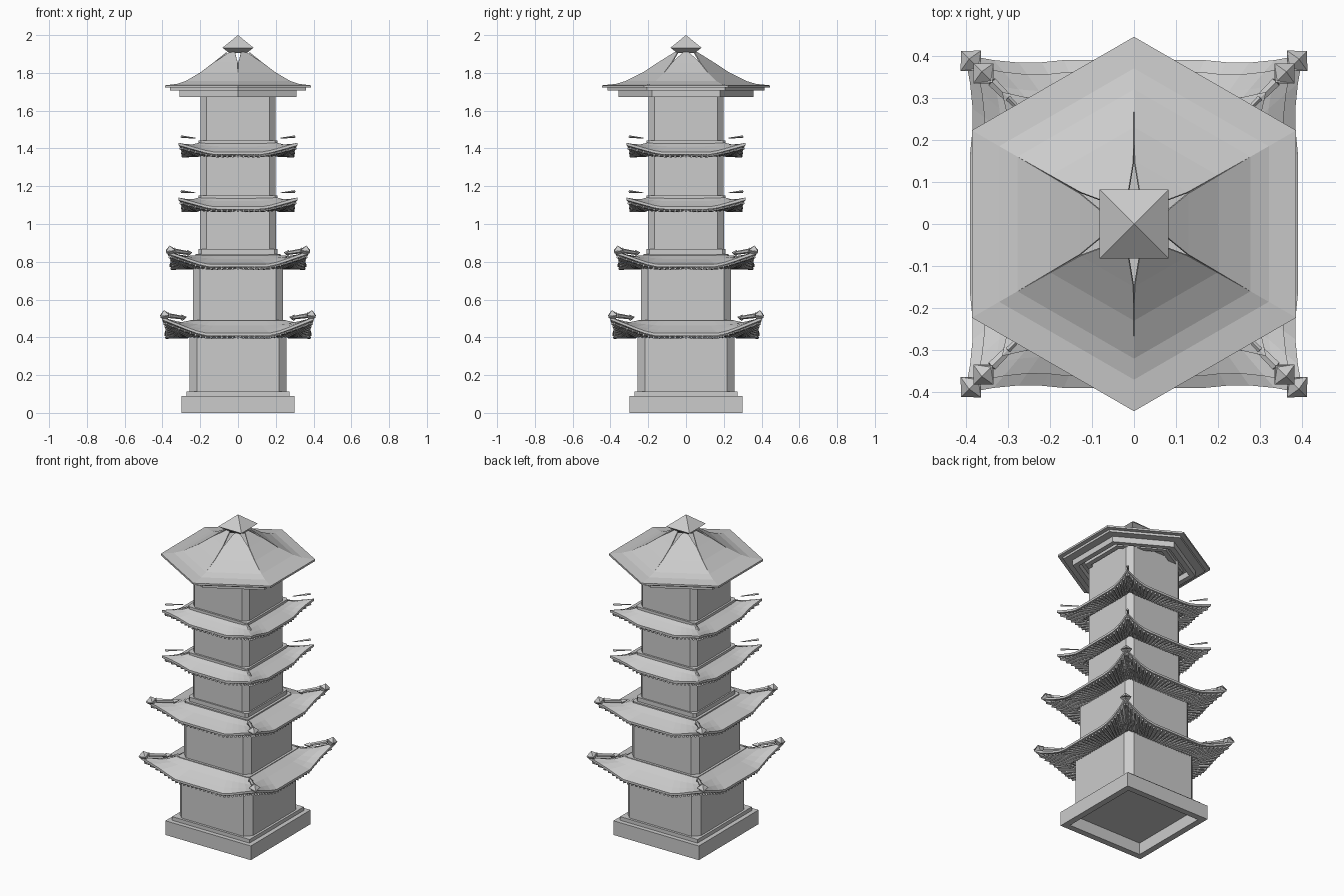
import bpy, bmesh, math
from mathutils import Vector, Matrix

if "Cube" in bpy.data.objects:
    bpy.data.objects.remove(bpy.data.objects["Cube"])


def finish(name, bm, recalc=True):
    if recalc:
        bmesh.ops.recalc_face_normals(bm, faces=bm.faces)
    me = bpy.data.meshes.new(name)
    bm.to_mesh(me)
    bm.free()
    ob = bpy.data.objects.new(name, me)
    bpy.context.collection.objects.link(ob)
    return ob


def prism(name, pts, z0, z1, inner=None):
    """Upright prism; inner (0-1) scales the outline to leave an open ring."""
    bm = bmesh.new()
    n = len(pts)
    loop = lambda s, z: [bm.verts.new((x * s, y * s, z)) for x, y in pts]
    loops = [loop(1, z0), loop(1, z1)]
    if inner:
        loops += [loop(inner, z1), loop(inner, z0)]
        loops.append(loops[0])
    else:
        bm.faces.new(loops[0][::-1])
        bm.faces.new(loops[1])
    for a, b in zip(loops, loops[1:]):
        for i in range(n):
            j = (i + 1) % n
            bm.faces.new((a[i], a[j], b[j], b[i]))
    return finish(name, bm)


def square(h, c=0):
    """Square outline, with chamfered corners when c > 0."""
    if not c:
        return [(-h, -h), (h, -h), (h, h), (-h, h)]
    k = h - c
    return [(-k, -h), (k, -h), (h, -k), (h, k), (k, h), (-k, h), (-h, k), (-h, -k)]


def hexagon(r):
    return [(r * math.cos(math.radians(30 + 60 * i)),
             r * math.sin(math.radians(30 + 60 * i))) for i in range(6)]


def tube(bm, p, q, r1, r2, n=6):
    p, q = Vector(p), Vector(q)
    d = q - p
    m = Matrix.Translation((p + q) / 2) @ d.to_track_quat('Z', 'Y').to_matrix().to_4x4()
    bmesh.ops.create_cone(bm, cap_ends=True, segments=n, radius1=r1, radius2=r2,
                          depth=d.length, matrix=m)


def eave_point(a, b, z_in, z_out, lift, u, v):
    """Point on a south-facing eave: flat middle, corners swept upward."""
    s = max(0.0, (abs(u) - 0.42) / 0.58)
    h = a + (b - a) * v + 0.012 * v * s ** 3 - 0.008 * v * math.sin(math.pi * s)
    sag = v ** 0.85
    z = z_in + (z_out - z_in) * sag + lift * s ** 1.4 * v ** 1.5
    return Vector((u * h, -h, z))


def four_sides(fn):
    for k in range(4):
        fn(Matrix.Rotation(math.pi / 2 * k, 4, 'Z'))


def eave(i, a, b, z_top, z_edge, lift, rafters):
    # Roof skirt: tiled slope on top, soffit below, joined by a thin fascia
    bm = bmesh.new()
    us = [-1 + k / 7 for k in range(15)]
    t = 0.014

    def skirt(rot):
        rows = [[bm.verts.new(rot @ eave_point(a, b, z_top, z_edge, lift, u, v)) for u in us]
                for v in (0, 0.35, 0.7, 1)]
        rows += [[bm.verts.new(rot @ eave_point(a, b, z_edge - t, z_edge - t, lift, u, v)) for u in us]
                 for v in (1, 0.6, 0)]
        for r, s in zip(rows, rows[1:]):
            for k in range(len(us) - 1):
                bm.faces.new((r[k], s[k], s[k + 1], r[k + 1]))
    four_sides(skirt)
    bmesh.ops.remove_doubles(bm, verts=bm.verts, dist=1e-4)
    finish(f"eave_{i}", bm)
    # Rafters fanning out toward the corners
    bm = bmesh.new()

    def rafter_row(rot):
        for k in range(rafters):
            u = -0.97 + 1.94 * k / (rafters - 1)
            zr = z_edge - t - 0.005
            tube(bm, rot @ eave_point(a, b, zr, zr, lift, u * 0.97, 0.1),
                 rot @ eave_point(a, b, zr, zr - 0.004, lift, u, 0.95), 0.008, 0.007)
    four_sides(rafter_row)
    finish(f"rafters_{i}", bm)


def corner_ridges(i, p0, p1, z0, z1, ornament):
    bm = bmesh.new()

    def ridge(rot):
        at = lambda r, z: rot @ Vector((r, -r, z))
        if ornament:
            tube(bm, at(p0, z0), at(p1 - 0.02, z1), 0.009, 0.013)
            tube(bm, at(p0 - 0.012, z0 + 0.004), at(p0 + 0.012, z0), 0.002, 0.017, 4)
            # Pointed cap on the ridge end
            tube(bm, at(p1 - 0.01, z1 - 0.028), at(p1, z1 + 0.003), 0.006, 0.034, 4)
            tube(bm, at(p1, z1 + 0.003), at(p1 + 0.004, z1 + 0.028), 0.034, 0.001, 4)
            # Hip rafter below the corner
            tube(bm, at(p0, z0 - 0.045), at(p1, z1 - 0.025), 0.016, 0.012)
        else:
            tube(bm, at(p0, z0), at(p1, z1), 0.002, 0.007, 4)
            tube(bm, at(p0, z0 - 0.07), at(p1 - 0.003, z1 - 0.045), 0.012, 0.01)
    four_sides(ridge)
    finish(f"corner_ridges_{i}", bm)


# Plinth, hollow underneath
prism("plinth", square(0.30), 0, 0.09, inner=0.87)
prism("plinth_step", square(0.272), 0.075, 0.113)

# Storeys: half width, chamfer, bottom, top
for i, (h, c, z0, z1) in enumerate([(0.257, 0.04, 0.11, 0.44), (0.237, 0.036, 0.43, 0.79),
                                    (0.2, 0.032, 0.8, 1.09), (0.198, 0.032, 1.09, 1.38),
                                    (0.198, 0.032, 1.37, 1.73)], 1):
    prism(f"storey_{i}", square(h, c), z0, z1)

# Collars where each storey rises out of the eave below
for i, (h, z0, z1) in enumerate([(0.252, 0.44, 0.493), (0.225, 0.79, 0.842), (0.209, 0.835, 0.868),
                                 (0.21, 1.09, 1.152), (0.21, 1.38, 1.443)], 1):
    prism(f"collar_{i}", square(h, 0.015), z0, z1)

# Four upswept eaves: inner half, outer half, top z, edge z, corner lift
for i, (a, b, zt, ze, lift, n) in enumerate([(0.25, 0.39, 0.49, 0.422, 0.085, 27),
                                             (0.223, 0.362, 0.835, 0.787, 0.07, 25),
                                             (0.2, 0.302, 1.142, 1.092, 0.048, 21),
                                             (0.2, 0.302, 1.432, 1.382, 0.048, 21)], 1):
    eave(i, a, b, zt, ze, lift, n)

corner_ridges(1, 0.285, 0.388, 0.503, 0.515, True)
corner_ridges(2, 0.255, 0.358, 0.845, 0.858, True)
corner_ridges(3, 0.225, 0.3, 1.165, 1.172, False)
corner_ridges(4, 0.225, 0.3, 1.455, 1.462, False)

# Hexagonal top roof: six curved panels that part near the apex
bm = bmesh.new()
rings = [(0.445, 1.734, 1), (0.37, 1.742, 1), (0.32, 1.757, 1), (0.23, 1.802, 0.99),
         (0.15, 1.855, 0.97), (0.07, 1.91, 0.45)]
for k in range(6):
    rot = Matrix.Rotation(math.radians(60 * k), 4, 'Z')
    prev = None
    for r, z, w in rings:
        d, s = r * math.cos(math.pi / 6), r * 0.5 * w
        row = [bm.verts.new(rot @ Vector((d, y, z))) for y in (-s, s)]
        if prev:
            bm.faces.new((prev[0], prev[1], row[1], row[0]))
        prev = row
panels = finish("roof_panels", bm, recalc=False)
mod = panels.modifiers.new("thickness", 'SOLIDIFY')
mod.thickness = 0.006
mod.offset = -1

# Layers beneath the top roof
prism("roof_edge_slab", hexagon(0.445), 1.722, 1.733)
prism("roof_under_plate", hexagon(0.415), 1.708, 1.723)
prism("roof_bracket_ring", hexagon(0.358), 1.672, 1.71, inner=0.9)
prism("roof_inner_ring", hexagon(0.285), 1.685, 1.71, inner=0.88)

# Finial: faceted four-sided jewel
bm = bmesh.new()
tube(bm, (0, 0, 1.905), (0, 0, 1.933), 0.065, 0.116, 4)
tube(bm, (0, 0, 1.933), (0, 0, 2.0), 0.116, 0.0005, 4)
bmesh.ops.rotate(bm, verts=bm.verts, matrix=Matrix.Rotation(math.radians(45), 3, 'Z'))
finish("finial", bm)
